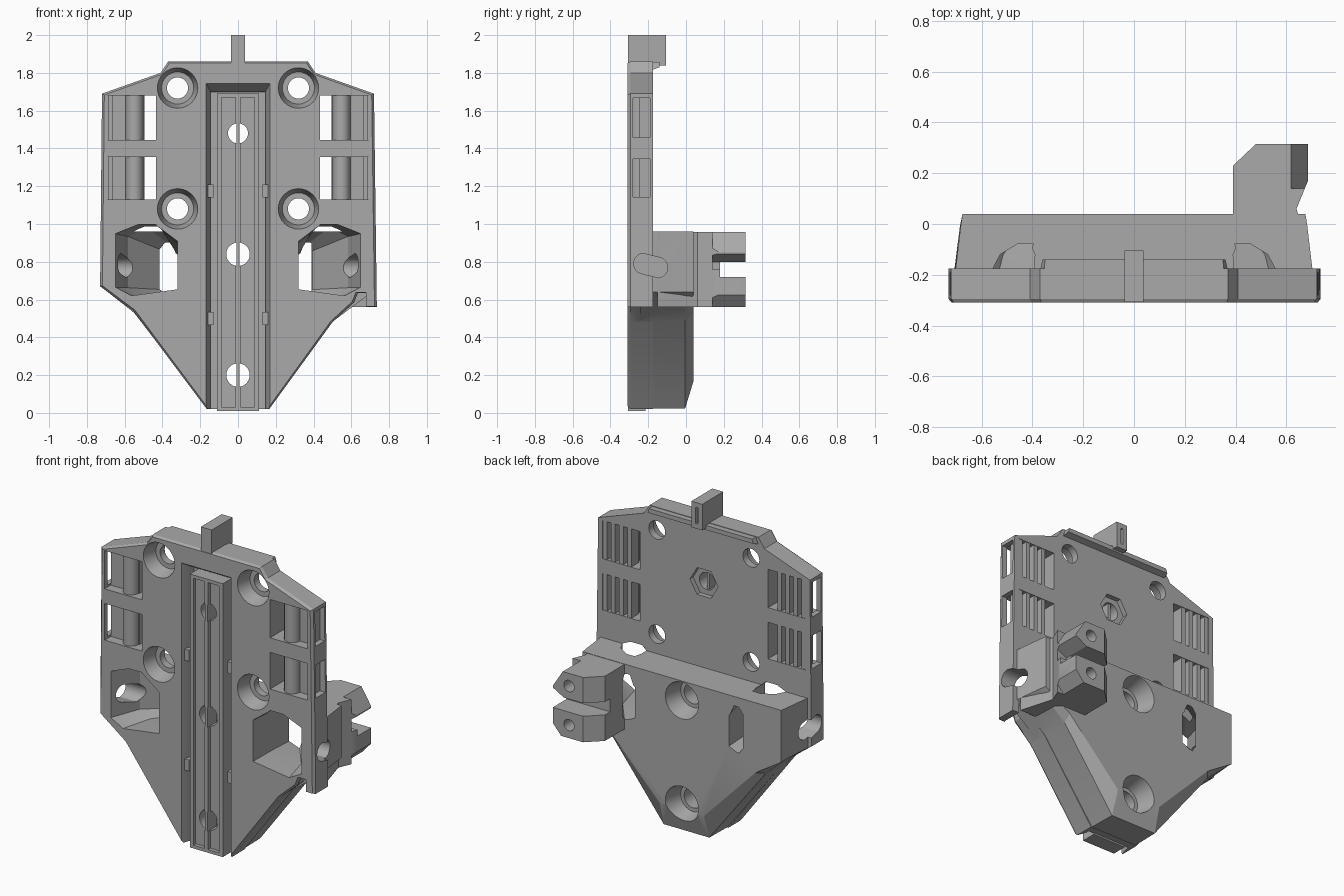
import bpy, bmesh, math
from mathutils import Matrix, Vector

if "Cube" in bpy.data.objects:
    bpy.data.objects.remove(bpy.data.objects["Cube"], do_unlink=True)

GREY = (0.40, 0.40, 0.40, 1)
mat = bpy.data.materials.new("plain grey")
mat.use_nodes = True
mat.diffuse_color = GREY
mat.node_tree.nodes["Principled BSDF"].inputs["Base Color"].default_value = GREY


def finish(name, bm):
    bmesh.ops.recalc_face_normals(bm, faces=bm.faces)
    me = bpy.data.meshes.new(name)
    bm.to_mesh(me)
    bm.free()
    ob = bpy.data.objects.new(name, me)
    me.materials.append(mat)
    bpy.context.collection.objects.link(ob)
    return ob


def loft(name, rings):
    """Skin matching rings of points and cap both ends."""
    bm = bmesh.new()
    vs = [[bm.verts.new(p) for p in r] for r in rings]
    n = len(rings[0])
    for a, b in zip(vs, vs[1:]):
        for i in range(n):
            j = (i + 1) % n
            bm.faces.new((a[i], a[j], b[j], b[i]))
    bm.faces.new(vs[0])
    bm.faces.new(vs[-1])
    return finish(name, bm)


def slab(name, pts, y0, y1):
    return loft(name, [[(x, y, z) for x, z in pts] for y in (y0, y1)])


def box(name, x0, x1, y0, y1, z0, z1):
    return slab(name, [(x0, z0), (x1, z0), (x1, z1), (x0, z1)], y0, y1)


def rod(name, x, z, y0, y1, r0, r1=None, sides=32):
    """Round or hexagonal bar along y."""
    r1 = r1 or r0
    ring = [2 * math.pi * i / sides for i in range(sides)]
    return loft(name, [[(x + r * math.cos(a), y, z + r * math.sin(a)) for a in ring]
                       for y, r in ((y0, r0), (y1, r1))])


def combine(target, other, op="DIFFERENCE"):
    mod = target.modifiers.new("combine", "BOOLEAN")
    mod.operation, mod.object, mod.solver = op, other, "EXACT"
    bpy.context.view_layer.objects.active = target
    bpy.ops.object.modifier_apply(modifier=mod.name)
    bpy.data.objects.remove(other, do_unlink=True)


def flip(pts, s):
    return [(x * s, *rest) for x, *rest in pts]


# Front plate with a softened front edge
outline = [(-.165, .02), (-.555, .54), (-.73, .67), (-.72, 1.69), (-.41, 1.80), (-.37, 1.86),
           (.37, 1.86), (.41, 1.80), (.72, 1.69), (.735, .56), (.69, .56), (.69, .635),
           (.635, .635), (.615, .585), (.5, .48), (.165, .02)]
small = [(x * .983, 1 + (z - 1) * .99) for x, z in outline]
frame = loft("mounting_frame", [[(x, -.31, z) for x, z in small],
                                [(x, -.295, z) for x, z in outline],
                                [(x, -.175, z) for x, z in outline]])

# Thick lower body, narrowing to the rear
base = [(-.71, .96), (-.715, .66), (-.55, .53), (-.16, .022), (.16, .022), (.5, .482), (.71, .64), (.71, .96)]
mid = [(-.682, .96), (-.685, .65), (-.54, .52), (-.155, .022), (.155, .022), (.5, .49), (.682, .64), (.682, .96)]
rear = [(-.675, .96), (-.675, .64), (-.5, .53), (-.15, .17), (.15, .17), (.5, .53), (.675, .64), (.675, .96)]
combine(frame, loft("lower_body", [[(x, y, z) for x, z in ring] for ring, y in
                                   ((base, -.24), (mid, -.005), (rear, .04))]), "UNION")

# Forked arm on the left
arm_plan = [(.39, -.15), (.39, .23), (.48, .315), (.685, .315), (.685, .17), (.64, .06), (.70, -.15)]
arm = loft("forked_arm", [[(x, y, z) for x, y in arm_plan] for z in (.56, .958)])
combine(arm, box("fork_gap", .3, .8, .18, .4, .72, .80))
for wedge in ([(.61, .97), (.69, .845), (.75, .845), (.75, .97)],
              [(.69, .845), (.61, .80), (.61, .76), (.75, .76), (.75, .845)],
              [(.62, .55), (.69, .63), (.75, .63), (.75, .55)]):
    combine(arm, slab("arm_chamfer", wedge, .14, .4))
for z in (.88, .64):
    combine(arm, rod("fork_hole", .575, z, .2, .4, .035))
combine(frame, arm, "UNION")

# Top rib and hooked peg
combine(frame, loft("top_rib", [[(x, -.25, z) for x, z in ((-.385, 1.79), (.385, 1.79), (.36, 1.857), (-.36, 1.857))],
                                [(x, -.14, z) for x, z in ((-.36, 1.83), (.36, 1.83), (.35, 1.857), (-.35, 1.857))]]),
        "UNION")
side = [(-.308, 1.80), (-.308, 2), (-.105, 2), (-.105, 1.84), (-.16, 1.84), (-.2, 1.80)]
combine(frame, loft("top_peg", [[(x, y, z) for y, z in side] for x in (-.037, .037)]), "UNION")
combine(frame, box("peg_slot", -.008, .008, -.16, -.05, 1.87, 1.97))

# Front channel
combine(frame, loft("channel", [[(-w, y, -.1), (w, y, -.1), (w, y, t), (-w, y, t)]
                                for w, y, t in ((.172, -.32, 1.75), (.145, -.24, 1.70), (.145, -.22, 1.70))]))

# Angled side pockets, side slots, bolt holes, tooth windows
pocket = [(.655, .95), (.53, 1.0), (.44, 1.0), (.32, .91), (.32, .655), (.57, .62), (.655, .665)]
for s in (-1, 1):
    rings = [[(.32 + (x - .32) * f, y, .62 + (z - .62) * g) for x, z in pocket]
             for y, f, g in ((-.33, 1, 1), (-.12, .78, .95), (.06, .22, .72))]
    combine(frame, loft("pocket", [flip(r, s) for r in rings]))
    capsule = []
    for i in range(24):
        a = 2 * math.pi * (i + .5) / 24
        shift = .035 if math.cos(a) > 0 else -.035
        capsule.append((-.187 + shift + .055 * math.cos(a), .78 - shift * .3 + .055 * math.sin(a)))
    combine(frame, loft("side_slot", [[(x * s, y, z) for y, z in capsule] for x in (.55, .8)]))
    for z in (1.72, 1.08):
        combine(frame, rod("bolt_hole", s * .32, z, -.4, 0, .056))
        combine(frame, rod("bolt_seat", s * .32, z, -.33, -.22, .112, .085))
    for z0, z1 in ((1.445, 1.68), (1.13, 1.355)):
        xs = sorted((s * .435, s * .69))
        combine(frame, box("window", *xs, -.4, -.1, z0, z1))
        xs = sorted((s * .67, s * .8))
        combine(frame, box("side_window", *xs, -.28, -.19, z0 + .012, z1 - .012))

# Central bolt holes with hexagonal and round rear seats
for z, r in ((1.48, .053), (.84, .062), (.2, .062)):
    combine(frame, rod("centre_hole", 0, z, -.4, .2, r))
combine(frame, rod("hex_seat", 0, 1.48, -.205, -.1, .095, sides=6))
for z in (.84, .2):
    combine(frame, rod("round_seat", 0, z, -.07, .05, .085, .115))

# Slide rail in the channel, with two long troughs
rail = box("slide_rail", -.112, .112, -.308, -.215, .01, 1.69)
for s in (-1, 1):
    xs = sorted((s * .012, s * .088))
    combine(rail, box("trough", *xs, -.4, -.285, .03, 1.67))
for z, r in ((1.48, .053), (.84, .062), (.2, .062)):
    for s in (-1, 1):
        xs = sorted((s * .008, s * .15))
        hole = rod("rail_hole", 0, z, -.4, 0, r)
        combine(hole, box("rail_hole_half", *xs, -.5, .1, z - .2, z + .2), "INTERSECT")
        combine(rail, hole)

# Small clips along the channel walls
for s in (-1, 1):
    for z in (.5, 1.175):
        xs = sorted((s * .13, s * .16))
        box("channel_clip", *xs, -.29, -.22, z - .035, z + .035)

# Vertical teeth and front pillars inside the windows
for s in (-1, 1):
    for z0, z1 in ((1.44, 1.685), (1.125, 1.36)):
        for x in (.51, .565, .62, .675):
            xs = sorted((s * (x - .014), s * (x + .014)))
            box("window_tooth", *xs, -.25, -.178, z0, z1)
        arc = [(.595 - .047 + .047 * math.cos(a), -.25 - .05 * math.sin(a))
               for a in (math.pi * i / 10 for i in range(11))]
        loft("window_pillar", [[(s * x, y, z) for x, y in arc] for z in (z0, z1)])
        xs = sorted((s * .50, s * .66))
        box("window_backing", *xs, -.25, -.235, z0, z1)

for ob in bpy.context.scene.objects:
    if ob.type == "MESH":
        ob.select_set(True)
        bpy.context.view_layer.objects.active = ob
bpy.ops.object.shade_smooth_by_angle(angle=math.radians(25))
